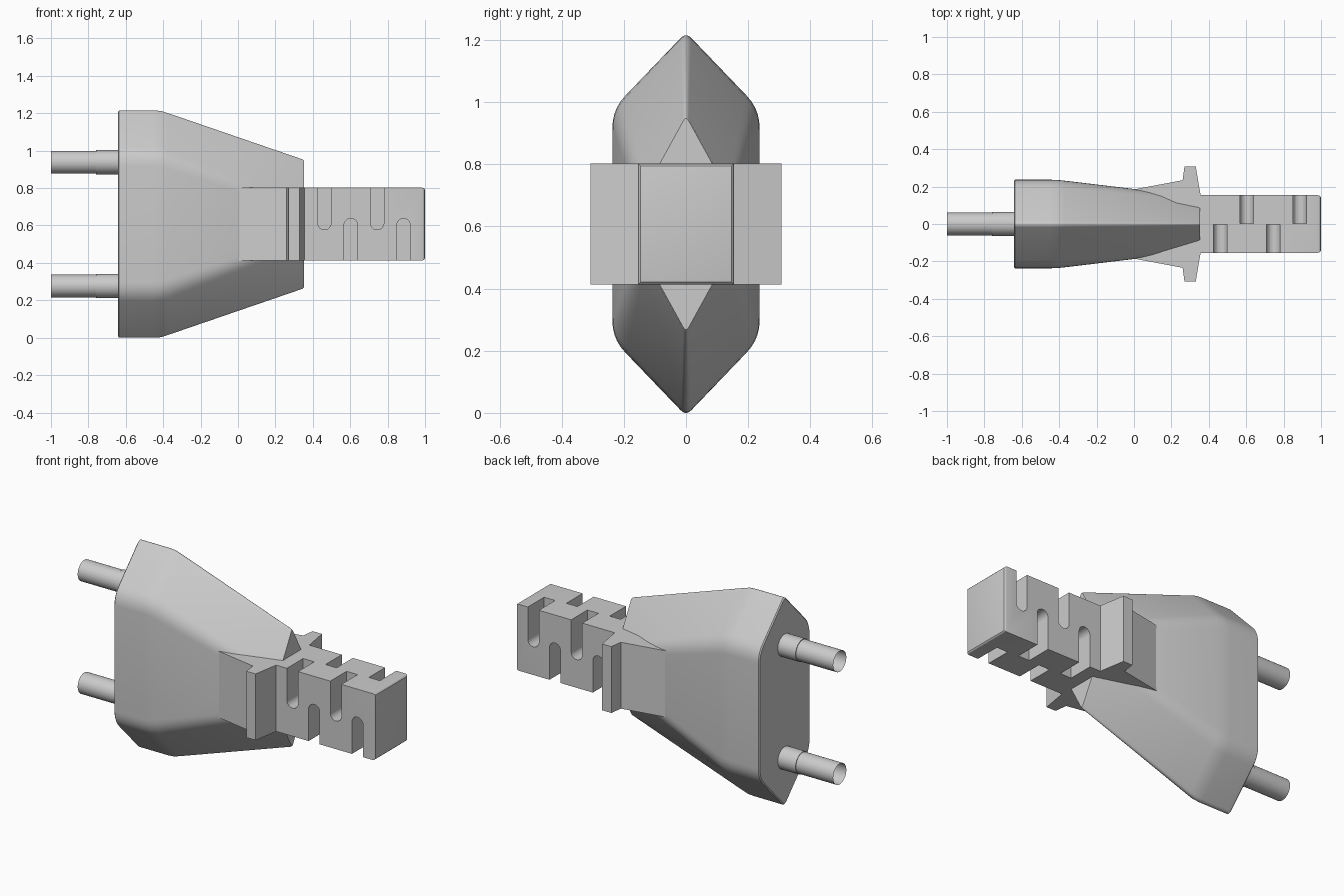
import bpy, bmesh
from math import pi, cos, sin
from mathutils import Vector

if "Cube" in bpy.data.objects:
    bpy.data.objects.remove(bpy.data.objects["Cube"])

ZC = 0.61  # mid height of the whole plug


def finish(name, bm, angle=None):
    bmesh.ops.recalc_face_normals(bm, faces=bm.faces[:])
    me = bpy.data.meshes.new(name)
    bm.to_mesh(me)
    bm.free()
    ob = bpy.data.objects.new(name, me)
    bpy.context.collection.objects.link(ob)
    if angle:
        bpy.ops.object.select_all(action='DESELECT')
        ob.select_set(True)
        bpy.context.view_layer.objects.active = ob
        bpy.ops.object.shade_smooth_by_angle(angle=angle)
    return ob


def prism(bm, pts, vec):
    """Extrude a closed outline along vec."""
    f = bm.faces.new([bm.verts.new(p) for p in pts])
    new = bmesh.ops.extrude_face_region(bm, geom=[f])['geom']
    bmesh.ops.translate(bm, verts=[v for v in new if isinstance(v, bmesh.types.BMVert)], vec=vec)


def loft(bm, rings, caps=True):
    rows = [[bm.verts.new(p) for p in r] for r in rings]
    n = len(rows[0])
    for a, b in zip(rows, rows[1:]):
        for i in range(n):
            bm.faces.new((a[i], a[(i + 1) % n], b[(i + 1) % n], b[i]))
    if caps:
        bm.faces.new(rows[0])
        bm.faces.new(rows[-1])


def hex_section(x, w, tip, side, rt, rs, steps=5):
    """Tall hexagon with rounded corners (rt, rs = corner cut lengths)."""
    c = [(0, tip), (w, side), (w, -side), (0, -tip), (-w, -side), (-w, side)]
    out = []
    for i in range(6):
        p, a, b = Vector(c[i]), Vector(c[i - 1]), Vector(c[(i + 1) % 6])
        r = rt if i % 3 == 0 else rs
        s, e = p + (a - p).normalized() * r, p + (b - p).normalized() * r
        for k in range(steps + 1):
            t = k / steps
            q = s * (1 - t) ** 2 + p * 2 * t * (1 - t) + e * t * t
            out.append((x, q.x, ZC + q.y))
    return out


# Plug body: rounded hexagon tapering towards the cable side
bm = bmesh.new()
loft(bm, [
    hex_section(-0.642, 0.231, 0.609, 0.366, 0.025, 0.06),
    hex_section(-0.636, 0.237, 0.617, 0.37, 0.025, 0.06),
    hex_section(-0.45, 0.237, 0.617, 0.37, 0.025, 0.06),
    hex_section(-0.41, 0.2355, 0.614, 0.366, 0.025, 0.06),
    hex_section(-0.37, 0.2315, 0.601, 0.355, 0.025, 0.06),
    hex_section(0.345, 0.146, 0.354, 0.092, 0.018, 0.03),
    hex_section(0.352, 0.142, 0.348, 0.09, 0.018, 0.03),
])
finish("plug_body", bm, 0.5)

# Strain relief: finger flanges and cable sleeve cut from one outline
Z0, Z1, W = 0.415, 0.805, 0.154
half = [(0, 0.185), (0.26, 0.234), (0.27, 0.308), (0.33, 0.308), (0.356, W), (1, W)]
outline = half + [(x, -y) for x, y in reversed(half)]
bm = bmesh.new()
prism(bm, [(x, y, Z0) for x, y in outline], (0, 0, Z1 - Z0))
end_edges = [e for e in bm.edges if all(v.co.x > 0.99 for v in e.verts)]
bmesh.ops.bevel(bm, geom=end_edges, offset=0.016, segments=3, profile=0.5, affect='EDGES')
relief = finish("strain_relief", bm, 0.5)

# U-shaped slots, alternating top/bottom and front/back
bm = bmesh.new()
R = 0.036
for i in range(4):
    cx = 0.462 + i * 0.141
    for side in (-1, 1):
        up = 1 if (i % 2 == 0) == (side == -1) else -1
        mid = ZC + up * (-0.03 + R)
        far = ZC + up * 0.3
        pts = [(cx - R, far)]
        pts += [(cx - R * cos(pi * k / 12), mid - up * R * sin(pi * k / 12)) for k in range(13)]
        pts += [(cx + R, far)]
        prism(bm, [(x, side * 0.003, z) for x, z in pts], (0, side * 0.25, 0))
cutter = finish("slot_cutter", bm)
cutter.hide_render = True
mod = relief.modifiers.new("slots", 'BOOLEAN')
mod.operation = 'DIFFERENCE'
mod.solver = 'EXACT'
mod.object = cutter
bpy.context.view_layer.objects.active = relief
bpy.ops.object.modifier_apply(modifier=mod.name)
bpy.data.objects.remove(cutter)

# Contact pins: open tubes with a slightly thicker collar at the root
for name, s in (("upper_pin", 1), ("lower_pin", -1)):
    bm = bmesh.new()
    loft(bm, [[(x, r * cos(2 * pi * k / 32), ZC + s * 0.331 + r * sin(2 * pi * k / 32))
               for k in range(32)]
              for x, r in ((-1, 0.061), (-0.758, 0.061), (-0.758, 0.065), (-0.64, 0.065))], caps=False)
    # outward normals for the open tube
    finish(name, bm, 0.5)

# Rest the model exactly on the ground
low = min(v.co.z for o in bpy.data.objects for v in o.data.vertices)
for o in bpy.data.objects:
    o.location.z -= low
